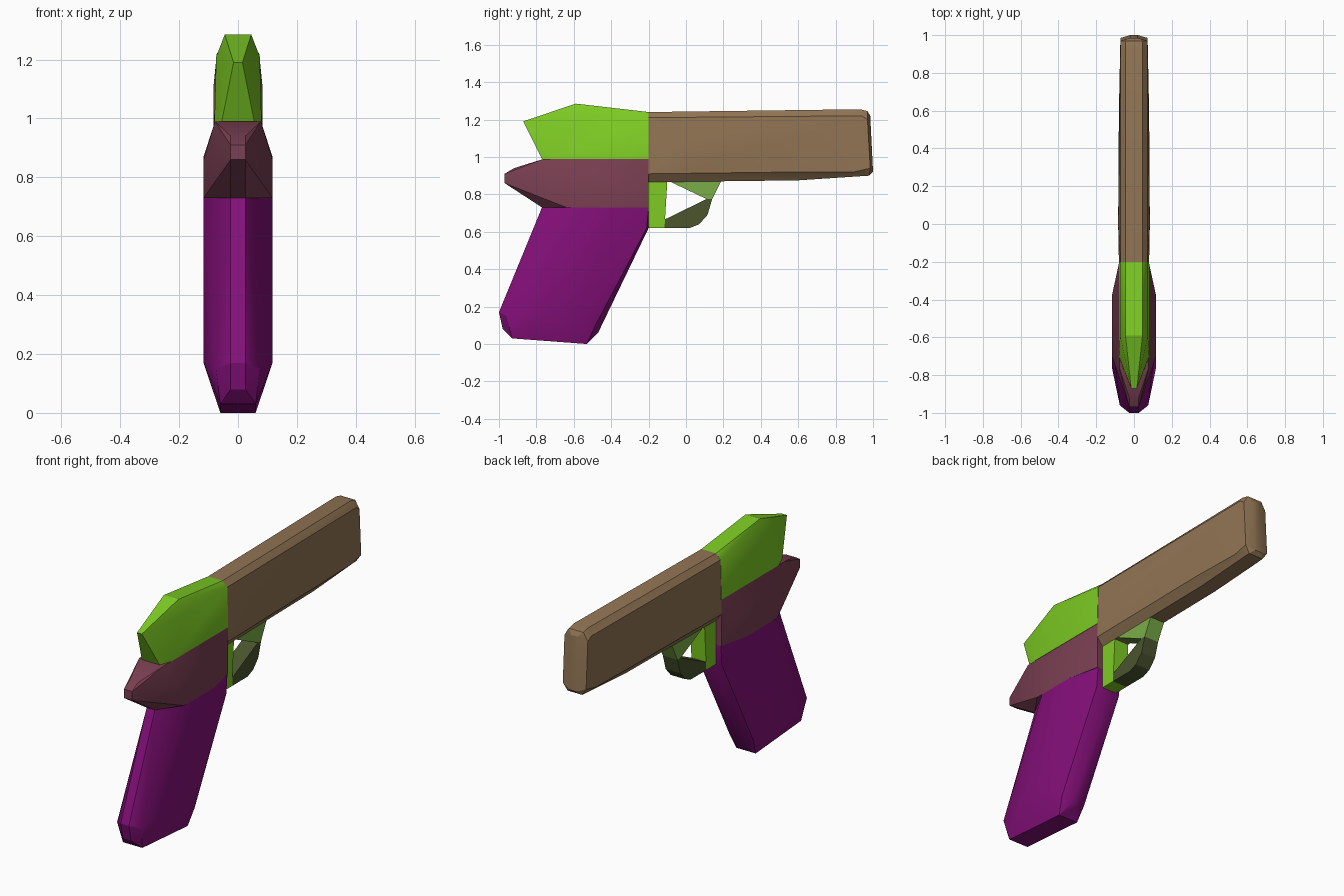
import bpy
import bmesh
from math import radians

cube = bpy.data.objects.get("Cube")
if cube:
    bpy.data.objects.remove(cube, do_unlink=True)


def make_material(name, rgb):
    mat = bpy.data.materials.new(name)
    mat.use_nodes = True
    color = (*rgb, 1)
    mat.diffuse_color = color
    mat.node_tree.nodes["Principled BSDF"].inputs["Base Color"].default_value = color
    return mat


def faceted_block(name, material, layers):
    """Convex body from side outlines (y, z), each drawn at a half width and mirrored in x."""
    bm = bmesh.new()
    for half_width, outline in layers.items():
        for y, z in outline:
            for side in (-half_width, half_width):
                bm.verts.new((side, y, z))
    hull = bmesh.ops.convex_hull(bm, input=bm.verts[:])
    unused = {v for v in hull["geom_interior"] + hull["geom_unused"]
              if isinstance(v, bmesh.types.BMVert)}
    bmesh.ops.delete(bm, geom=list(unused), context="VERTS")
    bmesh.ops.dissolve_limit(bm, angle_limit=radians(1), verts=bm.verts[:], edges=bm.edges[:])
    bmesh.ops.recalc_face_normals(bm, faces=bm.faces[:])
    mesh = bpy.data.meshes.new(name)
    bm.to_mesh(mesh)
    bm.free()
    mesh.materials.append(material)
    obj = bpy.data.objects.new(name, mesh)
    bpy.context.collection.objects.link(obj)
    bpy.ops.object.select_all(action="DESELECT")
    obj.select_set(True)
    bpy.context.view_layer.objects.active = obj
    bpy.ops.object.shade_smooth_by_angle(angle=radians(25))
    return obj


purple = make_material("purple", (.235, .005, .195))
maroon = make_material("maroon", (.195, .05, .084))
green = make_material("bright green", (.205, .597, .017))
tan = make_material("tan brown", (.287, .178, .089))
sage = make_material("sage green", (.195, .413, .065))
olive = make_material("dark olive", (.069, .089, .027))

# Slanted handle, widest along its middle
faceted_block("grip", purple, {
    .025: [(-.77, .73), (-.2, .73), (-.2, .62), (-.47, .06), (-.98, .08), (-1, .17)],
    .06: [(-.53, 0), (-.93, .03)],
    .075: [(-.2, .73), (-.21, .62), (-.49, .09), (-.96, .15)],
    .117: [(-.6, .73), (-.38, .73), (-.58, .17), (-.76, .17)],
})

# Middle body with a pointed tail
faceted_block("frame", maroon, {
    .025: [(-.97, .91), (-.97, .86), (-.92, .94), (-.77, .73)],
    .078: [(-.76, .99), (-.2, .99), (-.2, .73)],
    .117: [(-.7, .86), (-.64, .73), (-.38, .73), (-.38, .87)],
})

# Rear top cover, rising to a ridge
faceted_block("rear_cover", green, {
    .015: [(-.87, 1.19), (-.86, 1.17)],
    .045: [(-.2, 1.24), (-.59, 1.285)],
    .055: [(-.77, .99)],
    .074: [(-.2, 1.21), (-.59, 1.21)],
    .08: [(-.2, .99), (-.7, .99)],
})

# Long barrel housing with chamfered edges and a blunt muzzle
faceted_block("barrel", tan, {
    .02: [(1, .92), (.985, 1.22)],
    .045: [(-.2, 1.24), (.93, 1.255), (.97, 1.245), (-.2, .865), (.6, .875), (.98, .9)],
    .072: [(-.2, 1.21), (.94, 1.22), (.97, 1.2), (.985, .94), (.9, .92)],
    .08: [(-.2, .91), (.6, .92)],
    .084: [(0, .93), (0, 1.1)],
})

# Trigger post and guard
GUARD = .045
faceted_block("trigger_post", green, {
    GUARD: [(-.2, .87), (-.1, .87), (-.115, .62), (-.2, .62)],
})
faceted_block("guard_front", sage, {
    GUARD: [(-.1, .875), (.19, .875), (.14, .775), (.11, .775)],
})
faceted_block("guard_bottom", olive, {
    GUARD: [(-.115, .62), (.02, .62), (.07, .64), (.115, .69),
            (.14, .775), (.11, .775), (-.115, .665)],
})
